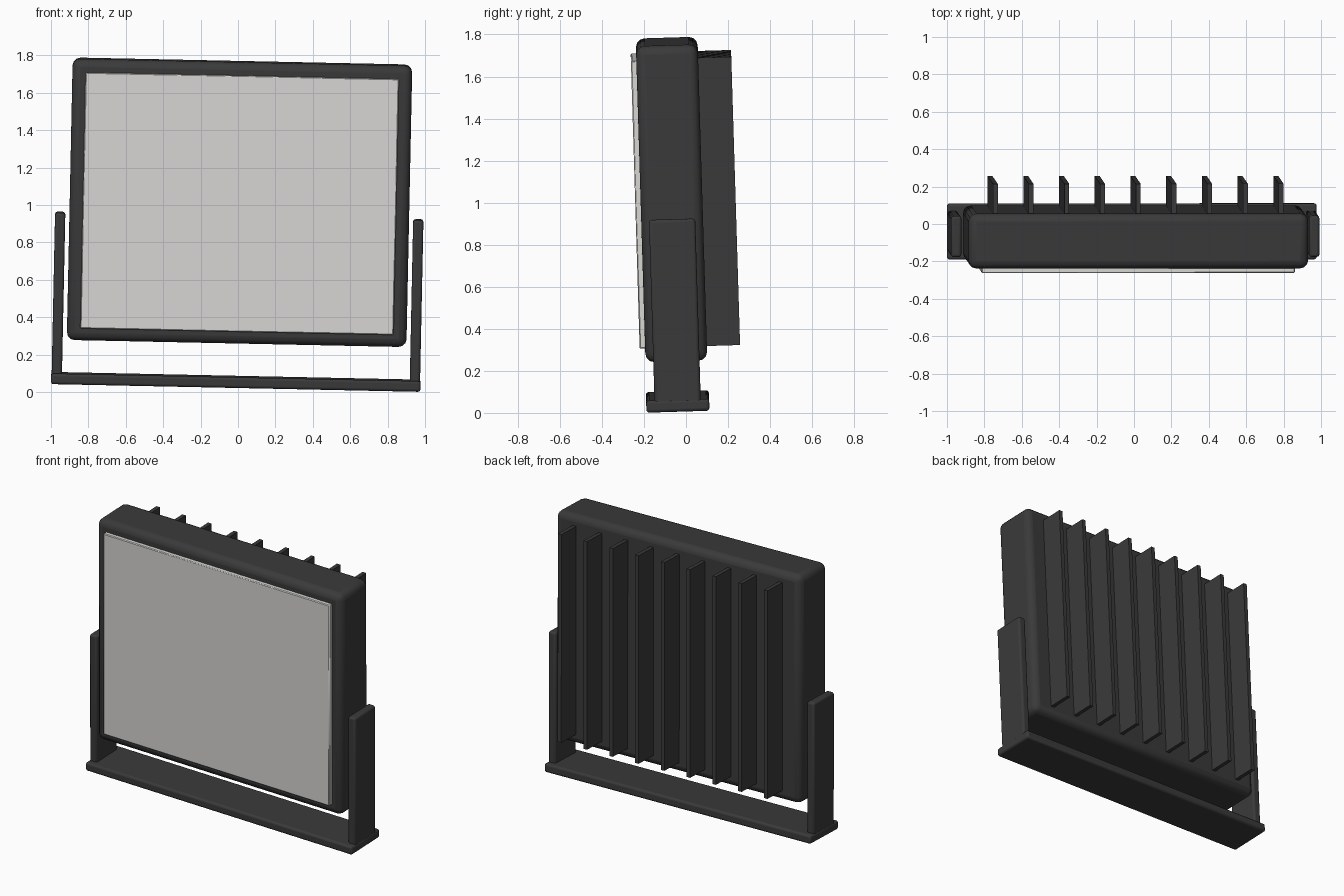
import bpy
import math
from mathutils import Matrix

cube = bpy.data.objects.get("Cube")
if cube:
    bpy.data.objects.remove(cube, do_unlink=True)


def material(name, rgb):
    m = bpy.data.materials.new(name)
    m.use_nodes = True
    color = (*rgb, 1)
    m.diffuse_color = color
    m.node_tree.nodes["Principled BSDF"].inputs["Base Color"].default_value = color
    return m


dark = material("dark grey metal", (0.042, 0.042, 0.042))
glass = material("frosted panel", (0.7, 0.695, 0.67))

# The whole lamp leans slightly forwards and to its left
lean = (Matrix.Translation((-0.013, -0.038, 0))
        @ Matrix.Rotation(math.radians(1.75), 4, "X")
        @ Matrix.Rotation(math.radians(1.2), 4, "Y"))


def box(name, x, y, z, mat, bevel=0.0, segments=3):
    """Box from (min, max) ranges, with optional rounded edges."""
    spans = (x, y, z)
    bpy.ops.mesh.primitive_cube_add(size=1)
    ob = bpy.context.object
    ob.name = name
    size = [b - a for a, b in spans]
    centre = [(a + b) / 2 for a, b in spans]
    ob.data.transform(Matrix.Diagonal((*size, 1)))
    ob.data.materials.append(mat)
    if bevel:
        mod = ob.modifiers.new("rounded edges", "BEVEL")
        mod.width = bevel
        mod.segments = segments
        bpy.ops.object.shade_smooth_by_angle(angle=math.radians(35))
    ob.matrix_world = lean @ Matrix.Translation(centre)
    return ob


# Housing and light panel
box("housing", (-0.908, 0.908), (-0.147, 0.147), (0.263, 1.768), dark, 0.042)
box("light_panel", (-0.838, 0.838), (-0.173, -0.13), (0.328, 1.698), glass, 0.005, 1)

# Cooling fins along the back
fins = 9
for i in range(fins):
    x = 0.191 * (i - (fins - 1) / 2)
    box(f"cooling_fin_{i + 1}", (x - 0.013, x + 0.013), (0.13, 0.305),
        (0.33, 1.702), dark)

# Mounting bracket
box("bracket_base", (-0.988, 0.988), (-0.15, 0.15), (0.026, 0.083), dark, 0.014)
for side, name in ((1, "left_bracket_arm"), (-1, "right_bracket_arm")):
    x = sorted((side * 0.93, side * 0.985))
    box(name, x, (-0.11, 0.11), (0.04, 0.942), dark, 0.014)
